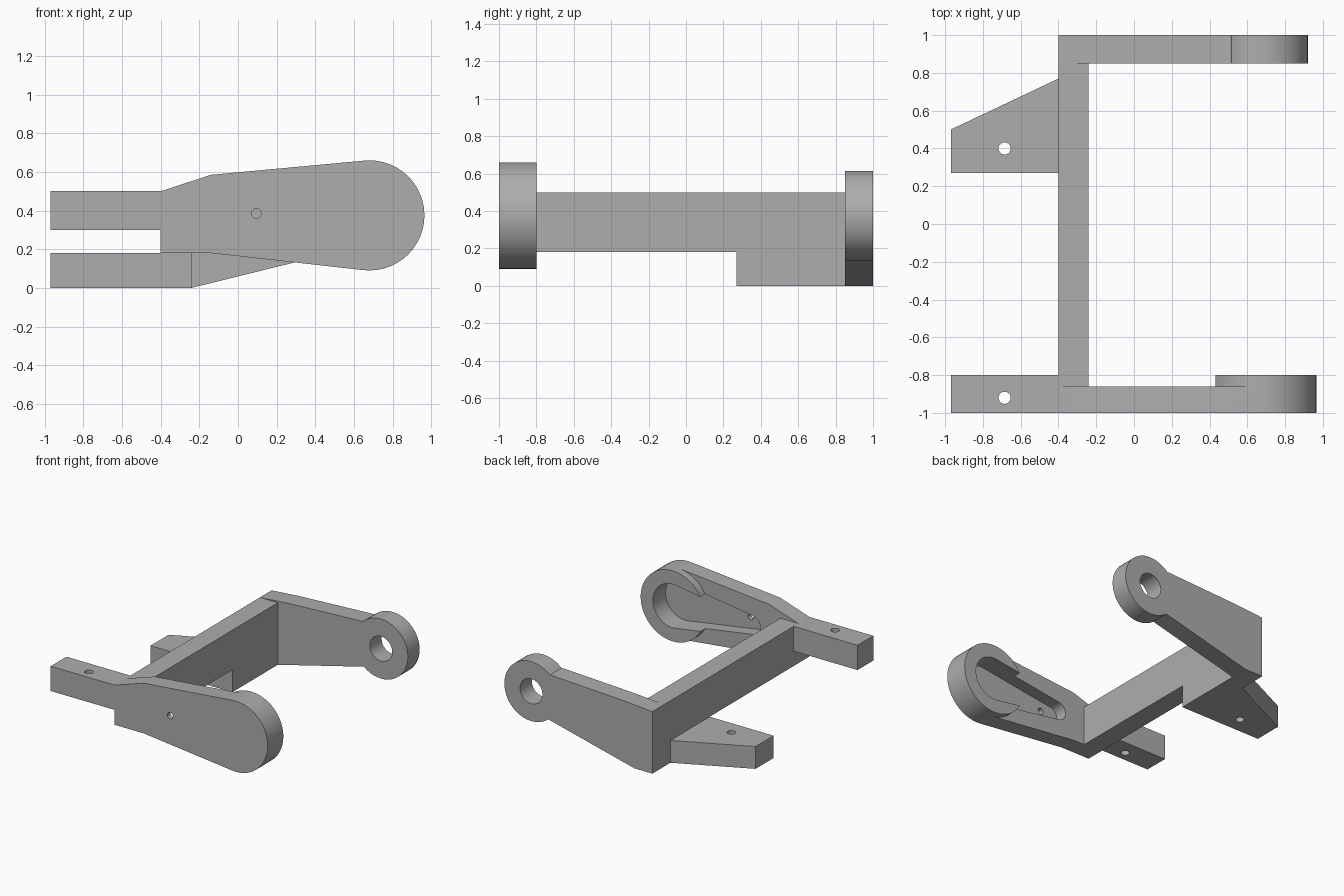
import bpy, bmesh, math
from mathutils import Vector

if "Cube" in bpy.data.objects:
    bpy.data.objects.remove(bpy.data.objects["Cube"], do_unlink=True)

grey = bpy.data.materials.new("plain grey")
grey.use_nodes = True
grey.diffuse_color = (0.42, 0.42, 0.42, 1)
grey.node_tree.nodes["Principled BSDF"].inputs["Base Color"].default_value = grey.diffuse_color


def arc(cx, cy, r, start=0, end=352.5, steps=47):
    """Points on an arc, angles in degrees."""
    angles = [math.radians(start + (end - start) * i / steps) for i in range(steps + 1)]
    return [(cx + r * math.cos(a), cy + r * math.sin(a)) for a in angles]


def prism(name, outline, axis, lo, hi):
    """Extrude a flat outline along an axis; outline keeps the other two axes in order."""
    place = {"x": lambda p, d: (d, p[0], p[1]),
             "y": lambda p, d: (p[0], d, p[1]),
             "z": lambda p, d: (p[0], p[1], d)}[axis]
    bm = bmesh.new()
    face = bm.faces.new([bm.verts.new(place(p, lo)) for p in outline])
    new = bmesh.ops.extrude_face_region(bm, geom=[face])["geom"]
    shift = Vector(place((0, 0), hi - lo))
    bmesh.ops.translate(bm, vec=shift, verts=[v for v in new if isinstance(v, bmesh.types.BMVert)])
    bmesh.ops.recalc_face_normals(bm, faces=bm.faces)
    mesh = bpy.data.meshes.new(name)
    bm.to_mesh(mesh)
    bm.free()
    mesh.materials.append(grey)
    obj = bpy.data.objects.new(name, mesh)
    bpy.context.collection.objects.link(obj)
    return obj


def combine(obj, other, operation):
    """Apply a boolean and remove the helper."""
    mod = obj.modifiers.new("combine", "BOOLEAN")
    mod.object, mod.operation, mod.solver = other, operation, "EXACT"
    bpy.context.view_layer.update()
    result = obj.evaluated_get(bpy.context.evaluated_depsgraph_get())
    mesh = bpy.data.meshes.new_from_object(result)
    obj.modifiers.clear()
    obj.data = mesh
    bpy.data.objects.remove(other, do_unlink=True)


def drill(obj, x, y, r, axis, lo, hi):
    combine(obj, prism("drill", arc(x, y, r), axis, lo, hi), "DIFFERENCE")


PIVOT = (0.68, 0.375)

# Cross beam with the deeper block at its rear end
beam = prism("cross_beam", [(-0.86, 0.18), (0.27, 0.18), (0.27, 0), (0.85, 0),
                            (0.85, 0.5), (-0.86, 0.5)], "x", -0.4, -0.24)

# Front arm: rounded plate, raised collar, tapered pocket and screw hole
front_arm = prism("front_arm", [(-0.4, 0.5), (-0.4, 0.18), (-0.14, 0.18)]
                  + arc(*PIVOT, 0.285, -97.5, 97.5, 26) + [(-0.14, 0.585)], "y", -1, -0.86)
combine(front_arm, prism("collar", arc(*PIVOT, 0.285), "y", -0.86, -0.8), "UNION")
pocket = prism("pocket", arc(*PIVOT, 0.175, -97.5, 97.5, 26)
               + arc(0.015, 0.378, 0.075, 97.5, 262.5, 16), "y", -0.96, -0.7)
combine(front_arm, pocket, "DIFFERENCE")
drill(front_arm, 0.095, 0.385, 0.025, "y", -1.1, -0.9)

# Rear arm: tapered plate ending in a round eye
rear_arm = prism("rear_arm", [(-0.4, 0), (-0.24, 0), (0.53, 0.19), (0.68, 0.3),
                              (0.68, 0.45), (0.51, 0.552), (-0.15, 0.52), (-0.4, 0.5)],
                 "y", 0.85, 1)
combine(rear_arm, prism("eye", arc(*PIVOT, 0.24), "y", 0.85, 1), "UNION")
drill(rear_arm, *PIVOT, 0.1, "y", 0.7, 1.1)

# Mounting lugs with vertical screw holes
front_lug = prism("front_lug", [(-0.97, -1), (-0.4, -1), (-0.4, -0.8), (-0.97, -0.8)],
                  "z", 0.3, 0.5)
drill(front_lug, -0.685, -0.92, 0.032, "z", 0.2, 0.6)
rear_lug = prism("rear_lug", [(-0.97, 0.27), (-0.4, 0.27), (-0.4, 0.77), (-0.97, 0.5)],
                 "z", 0, 0.18)
drill(rear_lug, -0.685, 0.4, 0.032, "z", -0.1, 0.3)

# Smooth the round walls, keep the edges crisp
bpy.ops.object.select_all(action="DESELECT")
for part in (beam, front_arm, rear_arm, front_lug, rear_lug):
    part.select_set(True)
    bpy.context.view_layer.objects.active = part
bpy.ops.object.shade_smooth_by_angle(angle=math.radians(25))
